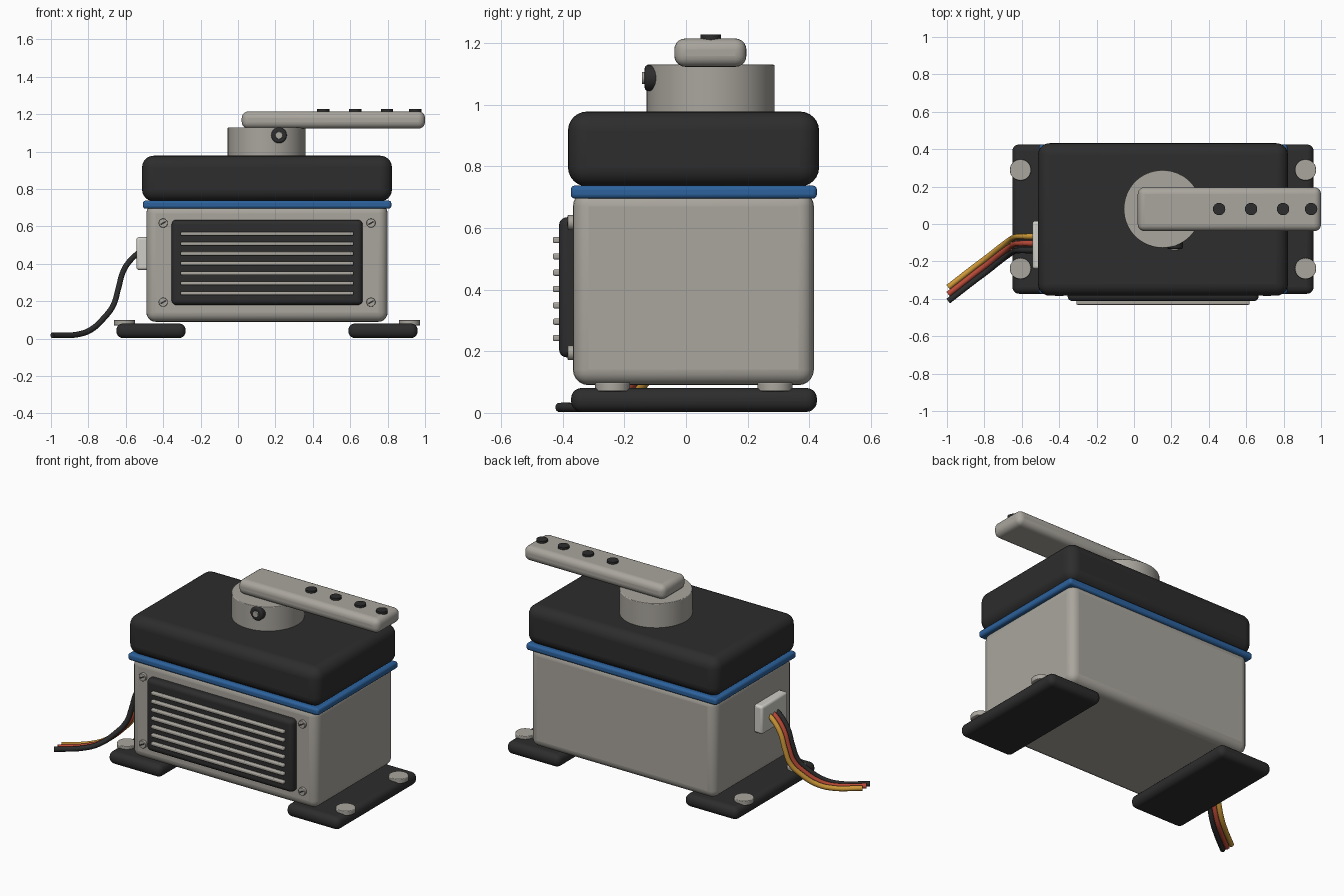
import bpy, math
from mathutils import Vector

old = bpy.data.objects.get("Cube")
if old:
    bpy.data.objects.remove(old, do_unlink=True)


def material(name, r, g, b):
    m = bpy.data.materials.new(name)
    m.use_nodes = True
    m.diffuse_color = (r, g, b, 1)
    bsdf = m.node_tree.nodes["Principled BSDF"]
    bsdf.inputs["Base Color"].default_value = (r, g, b, 1)
    bsdf.inputs["Roughness"].default_value = 0.6
    return m


GREY = material("warm grey metal", 0.40, 0.38, 0.34)
BLACK = material("black plastic", 0.026, 0.026, 0.026)
BLUE = material("blue seal", 0.025, 0.12, 0.33)
PALE = material("pale plug plastic", 0.62, 0.61, 0.57)
ORANGE = material("orange wire", 0.62, 0.32, 0.04)
RED = material("red wire", 0.50, 0.07, 0.04)


def finish(ob, name, mat, bevel=0, segments=5):
    ob.name = name
    ob.data.materials.append(mat)
    if bevel:
        mod = ob.modifiers.new("rounded edges", "BEVEL")
        mod.width = bevel
        mod.segments = segments
        mod.limit_method = "ANGLE"
        mod.angle_limit = math.radians(40)
    bpy.ops.object.shade_smooth_by_angle(angle=math.radians(35))
    return ob


def box(name, x, y, z, mat, bevel=0, segments=5):
    """Box given by its (min, max) range on each axis."""
    bpy.ops.mesh.primitive_cube_add(size=1)
    ob = bpy.context.object
    for v in ob.data.vertices:
        v.co = [r[0] if c < 0 else r[1] for c, r in zip(v.co, (x, y, z))]
    return finish(ob, name, mat, bevel, segments)


def disc(name, start, end, radius, mat, bevel=0, sides=32):
    """Cylinder running between two points."""
    a, b = Vector(start), Vector(end)
    bpy.ops.mesh.primitive_cylinder_add(
        vertices=sides, radius=radius, depth=(b - a).length, location=(a + b) / 2,
        rotation=(b - a).to_track_quat("Z", "Y").to_euler())
    return finish(bpy.context.object, name, mat, bevel, 3)


# Housing, seal and cap
box("housing", (-0.49, 0.80), (-0.367, 0.415), (0.09, 0.72), GREY, 0.05)
box("seal_band", (-0.508, 0.82), (-0.374, 0.425), (0.695, 0.738), BLUE, 0.014, 3)
box("cap", (-0.513, 0.823), (-0.383, 0.432), (0.735, 0.978), BLACK, 0.062, 6)

# Output hub, set screw and arm
disc("output_hub", (0.153, 0.08, 0.95), (0.153, 0.08, 1.13), 0.208, GREY, 0.004, 64)
disc("set_screw_collar", (0.219, -0.06, 1.087), (0.219, -0.134, 1.087), 0.042, BLACK, 0.01)
disc("set_screw", (0.219, -0.10, 1.087), (0.219, -0.143, 1.087), 0.02, GREY, 0.003)
box("output_arm", (0.02, 1.0), (-0.038, 0.196), (1.123, 1.215), GREY, 0.036)
for i, x in enumerate((0.455, 0.626, 0.797, 0.947)):
    disc(f"arm_plug_{i + 1}", (x, 0.08, 1.19), (x, 0.08, 1.228), 0.033, BLACK)

# Vent panel with louvres on the front
box("vent_panel", (-0.355, 0.666), (-0.412, -0.34), (0.18, 0.635), BLACK, 0.026)
for i in range(7):
    z = 0.243 + i * 0.053
    box(f"vent_louvre_{i + 1}", (-0.307, 0.618), (-0.432, -0.39),
        (z - 0.01, z + 0.01), GREY, 0.006, 3)

# Slotted screws beside the panel
for x in (-0.40, 0.711):
    for z in (0.195, 0.618):
        disc("housing_screw", (x, -0.35, z), (x, -0.384, z), 0.024, GREY, 0.003)
        slot = box("screw_slot", (-0.016, 0.016), (-0.003, 0.003), (-0.004, 0.004), BLACK)
        slot.location = (x, -0.383, z)
        slot.rotation_euler.y = math.radians(-30)

# Mounting feet with bolts
for side, x0, bolt_x in (("right", -0.65, -0.607), ("left", 0.59, 0.917)):
    box(f"{side}_foot", (x0, x0 + 0.37), (-0.373, 0.425), (0.003, 0.081), BLACK, 0.035)
    for y in (-0.238, 0.289):
        disc(f"{side}_foot_bolt", (bolt_x, y, 0.07), (bolt_x, y, 0.099), 0.057, GREY, 0.004)

# Cable plug and three wires
box("cable_plug", (-0.543, -0.47), (-0.24, 0.016), (0.367, 0.543), PALE, 0.014, 3)
path = ((-0.53, 0, 0.46), (-0.57, 0, 0.425), (-0.612, 0, 0.364), (-0.64, -0.005, 0.267),
        (-0.666, -0.02, 0.18), (-0.72, -0.06, 0.107), (-0.783, -0.11, 0.05),
        (-0.85, -0.16, 0.024), (-0.993, -0.271, 0.018))
for name, mat, y in (("orange", ORANGE, -0.067), ("red", RED, -0.104), ("black", BLACK, -0.141)):
    curve = bpy.data.curves.new(f"{name}_wire", "CURVE")
    curve.dimensions = "3D"
    curve.bevel_depth = 0.0155
    curve.bevel_resolution = 3
    curve.resolution_u = 6
    curve.use_fill_caps = True
    spline = curve.splines.new("BEZIER")
    spline.bezier_points.add(len(path) - 1)
    for point, co in zip(spline.bezier_points, path):
        point.co = (co[0], co[1] + y, co[2])
        point.handle_left_type = point.handle_right_type = "AUTO"
    curve.materials.append(mat)
    bpy.context.collection.objects.link(bpy.data.objects.new(f"{name}_wire", curve))
